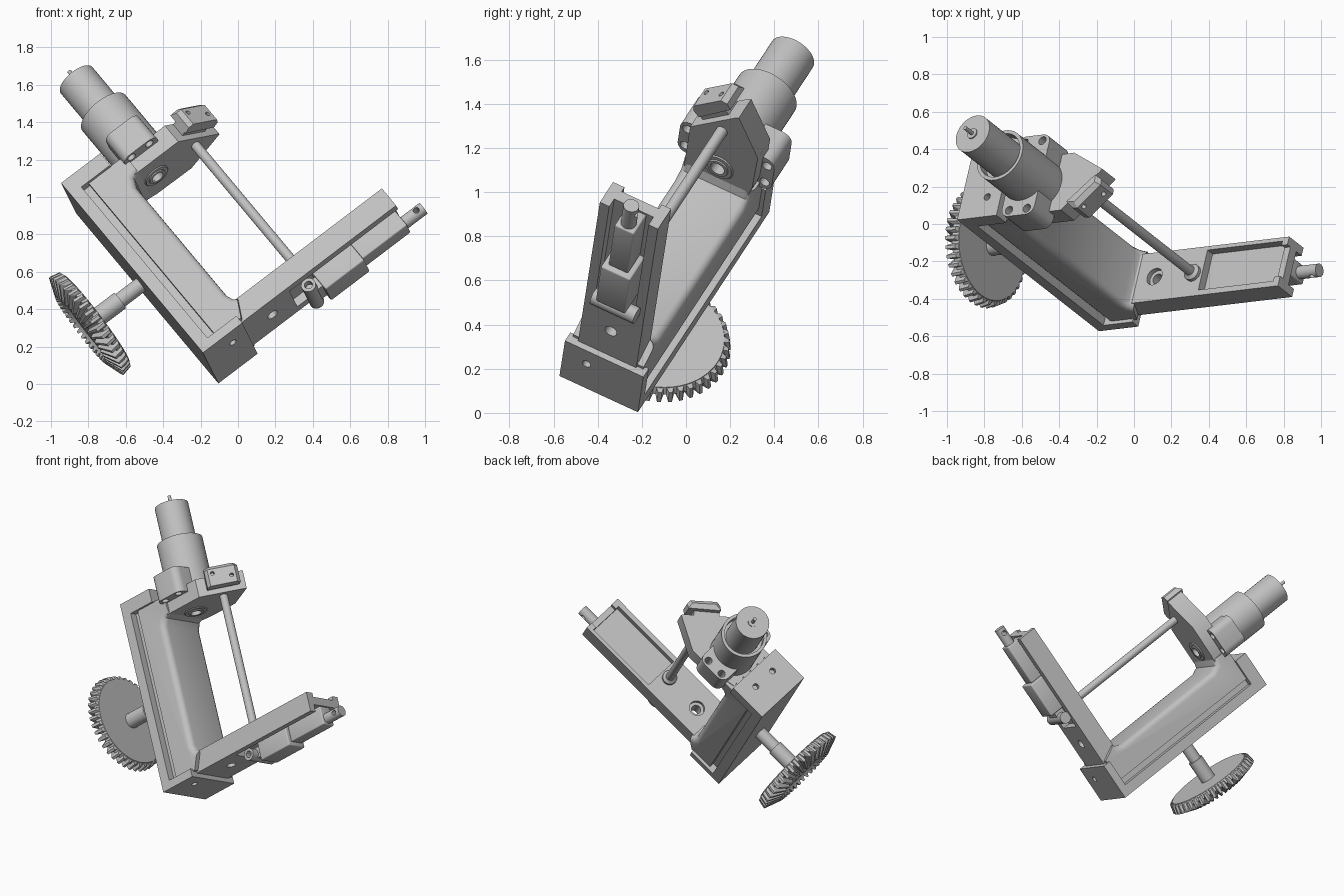
import bpy, bmesh, math
from mathutils import Matrix, Vector

if "Cube" in bpy.data.objects:
    bpy.data.objects.remove(bpy.data.objects["Cube"])

# One plain grey for the whole assembly
grey = bpy.data.materials.new("plain_grey")
grey.use_nodes = True
grey.diffuse_color = (0.53, 0.53, 0.53, 1)
grey.node_tree.nodes["Principled BSDF"].inputs["Base Color"].default_value = (0.53, 0.53, 0.53, 1)

# Assembly frame: x along the arms, y along the beam, z across the width
beam_dir = Vector((-0.567, 0.445, 0.678)).normalized()
arm_dir = Vector((0.7935, 0.095, 0.603))
arm_dir = (arm_dir - beam_dir * arm_dir.dot(beam_dir)).normalized()
side_dir = arm_dir.cross(beam_dir)
origin = Vector((-0.105, -0.218, 0.003)) + side_dir * 0.2
FRAME = Matrix((arm_dir, beam_dir, side_dir)).transposed().to_4x4()
FRAME.translation = origin
parts = []


def finish(name, bm, part=True):
    bmesh.ops.recalc_face_normals(bm, faces=bm.faces[:])
    me = bpy.data.meshes.new(name)
    bm.to_mesh(me)
    bm.free()
    me.materials.append(grey)
    ob = bpy.data.objects.new(name, me)
    bpy.context.scene.collection.objects.link(ob)
    if part:
        parts.append(ob)
    return ob


def bevel(bm, width, rule, segments=3):
    edges = [e for e in bm.edges if rule((e.verts[0].co + e.verts[1].co) / 2, e)]
    bmesh.ops.bevel(bm, geom=edges, offset=width, segments=segments, profile=0.5, affect='EDGES')


def box(name, x, y, z, soft=0, part=True):
    bm = bmesh.new()
    bmesh.ops.create_cube(bm, size=1)
    for v in bm.verts:
        v.co = [r[0] if c < 0 else r[1] for r, c in zip((x, y, z), v.co)]
    if soft:
        bevel(bm, soft, lambda m, e: True)
    return finish(name, bm, part)


def prism(pts, axis, lo, hi):
    # Extrude an outline along y (points are x, z) or z (points are x, y)
    bm = bmesh.new()
    put = (lambda a, b, h: (a, h, b)) if axis == 'Y' else (lambda a, b, h: (a, b, h))
    ring = [[bm.verts.new(put(a, b, h)) for a, b in pts] for h in (lo, hi)]
    n = len(pts)
    bm.faces.new(ring[0])
    bm.faces.new(ring[1])
    for i in range(n):
        j = (i + 1) % n
        bm.faces.new((ring[0][i], ring[0][j], ring[1][j], ring[1][i]))
    bmesh.ops.recalc_face_normals(bm, faces=bm.faces[:])
    return bm


def along(bm, axis, at):
    # Turn a shape built along z to the given axis and move it
    for v in bm.verts:
        a, b, h = v.co
        p = {'X': (h, a, b), 'Y': (b, h, a), 'Z': (a, b, h)}[axis]
        v.co = Vector(p) + Vector(at)
    return bm


def lathe_bm(profile, axis, at, steps=48):
    # Revolve (radius, height) points around an axis through the point at
    bm = bmesh.new()
    vs = [bm.verts.new((r, 0, h)) for r, h in profile]
    es = [bm.edges.new(p) for p in zip(vs, vs[1:])]
    bmesh.ops.spin(bm, geom=vs + es, axis=(0, 0, 1), cent=(0, 0, 0),
                   angle=math.tau, steps=steps, use_merge=True)
    bmesh.ops.remove_doubles(bm, verts=bm.verts[:], dist=1e-5)
    return along(bm, axis, at)


def lathe(name, profile, axis, at):
    return finish(name, lathe_bm(profile, axis, at))


def cylinder(name, r, lo, hi, axis, at, part=True):
    bm = bmesh.new()
    bmesh.ops.create_cone(bm, cap_ends=True, segments=32, radius1=r, radius2=r, depth=hi - lo,
                          matrix=Matrix.Translation((0, 0, (lo + hi) / 2)))
    return finish(name, along(bm, axis, at), part)


def hole(r, lo, hi, axis, at):
    return cylinder("cutter", r, lo, hi, axis, at, part=False)


def drill(ob, cutters):
    for c in cutters:
        c.hide_render = True
        m = ob.modifiers.new("cut", 'BOOLEAN')
        m.object = c
        m.operation = 'DIFFERENCE'
        m.solver = 'MANIFOLD'
        bpy.context.view_layer.update()
        dg = bpy.context.evaluated_depsgraph_get()
        me = bpy.data.meshes.new_from_object(ob.evaluated_get(dg))
        ob.modifiers.clear()
        ob.data = me
        bpy.data.objects.remove(c)


# Back plate and the two end blocks with screw holes
LENGTH = 1.324
box("back_plate", (0, 0.07), (0, LENGTH), (-0.2, 0.2))
for name, lo, hi, face in (("bottom_block", 0, 0.055, 0), ("top_block", 1.232, LENGTH, LENGTH)):
    block = box(name, (0, 0.265), (lo, hi), (-0.2, 0.2))
    drill(block, [hole(0.02, face - 0.035, face + 0.035, 'Y', (0.172, 0, s * 0.08)) for s in (-1, 1)])

# Beam body, standing off the plate by a groove and rounded on the inner edges
box("groove_core", (0.05, 0.13), (0.04, 1.24), (-0.15, 0.15))
profile = [(0.115, 0.04), (0.28, 0.04), (0.335, 0.155), (0.315, 0.17), (0.3, 0.21),
           (0.3, 1.054), (0.32, 1.1), (0.36, 1.115), (0.36, 1.235), (0.115, 1.235)]
bm = prism(profile, 'Z', -0.18, 0.18)
bevel(bm, 0.04, lambda m, e: abs(m.z) > 0.17 and m.x > 0.29 and 0.156 < m.y < 1.11, 4)
finish("beam_body", bm)

# Lower arm with a tray on top, a channel below and a counterbored hole
arm = box("lower_arm", (0.2, 1.31), (0.03, 0.163), (-0.148, 0.148))
drill(arm, [
    box("cutter", (0.765, 1.27), (0.115, 0.2), (-0.125, 0.115), part=False),
    box("cutter", (1.2, 1.4), (0.135, 0.2), (-0.1, 0.09), part=False),
    box("cutter", (0.58, 1.4), (-0.1, 0.08), (-0.1, 0.1), part=False),
    hole(0.03, -0.1, 0.3, 'Y', (0.44, 0, 0)),
    hole(0.05, 0.135, 0.2, 'Y', (0.44, 0, 0)),
])

# Upper bracket with a clamp cap on its slanted corner
plate = [(0.28, -0.15), (0.4, -0.175), (0.63, -0.18), (0.85, -0.06), (0.84, -0.045),
         (0.63, 0.165), (0.28, 0.165)]
bracket = finish("upper_bracket", prism(plate, 'Y', 1.115, 1.24))
drill(bracket, [hole(0.035, 1.0, 1.185, 'Y', (0.44, 0, 0))])
cap_outline = [(0.69, 0.14), (0.845, -0.005), (0.875, 0.015), (0.878, 0.048),
               (0.752, 0.173), (0.72, 0.17)]
bm = prism(cap_outline, 'Y', 1.14, 1.28)
bevel(bm, 0.025, lambda m, e: abs(e.verts[0].co.y - e.verts[1].co.y) < 0.01
      and m.y > 1.2 and m.x + m.z > 0.9, 1)
cap = finish("clamp_cap", bm)
screws = []
for x, y, z in ((0.772, 1.225, 0.153), (0.857, 1.19, 0.068)):
    c = hole(0.013, -0.03, 0.03, 'X', (0, 0, 0))
    c.data.transform(Matrix.Translation((x, y, z)) @ Matrix.Rotation(-math.pi / 4, 4, 'Y'))
    screws.append(c)
drill(cap, screws)
finish("clamp_bridge", prism([(0.65, 0.1), (0.77, -0.02), (0.82, 0.03), (0.7, 0.15)], 'Y', 1.15, 1.235))
lathe("bearing_ring", [(0.035, 1.155), (0.035, 1.103), (0.05, 1.103), (0.052, 1.109),
                       (0.07, 1.109), (0.075, 1.115), (0.075, 1.155), (0.035, 1.155)], 'Y', (0.44, 0, 0))

# Guide rod between the two arms
lathe("guide_rod", [(0, 0.1), (0.047, 0.1), (0.047, 0.183), (0.03, 0.198), (0.027, 0.198),
                    (0.027, 1.15), (0, 1.15)], 'Y', (0.705, 0, 0.01))

# Motor with stepped housing, shaft and eared mount
lathe("motor", [(0, 1.22), (0.15, 1.22), (0.15, 1.605), (0.13, 1.605), (0.13, 1.55), (0.11, 1.55),
                (0.11, 1.86), (0.03, 1.86), (0.03, 1.867), (0.011, 1.867), (0.011, 1.93),
                (0, 1.93)], 'Y', (0.44, 0, 0))
for side, name in ((1, "front"), (-1, "back")):
    z = sorted((side * 0.08, side * 0.24))
    bm = prism([(0.33, z[0]), (0.55, z[0]), (0.55, z[1]), (0.33, z[1])], 'Y', 1.19, 1.365)
    bevel(bm, 0.05, lambda m, e: abs(m.z) > 0.23 and abs(e.verts[0].co.y - e.verts[1].co.y) > 0.1, 5)
    ear = finish(name + "_motor_ear", bm)
    drill(ear, [hole(0.024, 1.1, 1.5, 'Y', (0.44 + d, 0, side * 0.203)) for d in (-0.06, 0.06)])

# Jack lying in the channel under the lower arm
JACK, MID = 0.0, -0.015
lathe("jack_pivot", [(0, -0.12), (0.04, -0.12), (0.04, 0.1), (0.022, 0.1), (0.022, 0.06),
                     (0, 0.06)], 'Z', (0.68, JACK - 0.005, MID + 0.01))
box("jack_link", (0.68, 0.76), (JACK - 0.035, JACK + 0.035), (MID - 0.06, MID + 0.06))
box("jack_body", (0.74, 1.0), (JACK - 0.07, JACK + 0.085), (MID - 0.075, MID + 0.075), 0.008)
box("jack_slide", (1.0, 1.3), (JACK - 0.045, JACK + 0.085), (MID - 0.05, MID + 0.05), 0.008)
tip = cylinder("jack_rod", 0.036, 1.2, 1.43, 'X', (0, JACK, MID))
drill(tip, [hole(0.017, -0.1, 0.1, 'Z', (1.39, JACK, MID))])

# Gear shaft
SHAFT = Vector((0, 0.657, -0.012))
lathe("gear_shaft", [(0, 0.02), (0.042, 0.02), (0.042, -0.14), (0.052, -0.14), (0.052, -0.31),
                     (0, -0.31)], 'X', SHAFT)

# Bevel gear: a coned disc with teeth pointing away from the beam
bm = lathe_bm([(0, -0.3), (0.293, -0.3), (0.307, -0.335), (0.21, -0.385), (0.195, -0.37),
               (0, -0.37)], 'X', SHAFT, 80)
TEETH = 40
sections = ((0.291, -0.302, 0.316, -0.31), (0.306, -0.335, 0.328, -0.366),
            (0.21, -0.384, 0.223, -0.405))
for i in range(TEETH):
    rings = []
    for r0, x0, r1, x1 in sections:
        ring = []
        for r, x, a in ((r0, x0, -0.06), (r1, x1, -0.026), (r1, x1, 0.026), (r0, x0, 0.06)):
            t = math.tau * i / TEETH + a
            ring.append(bm.verts.new(SHAFT + Vector((x, r * math.cos(t), r * math.sin(t)))))
        rings.append(ring)
    for a, b in zip(rings, rings[1:]):
        for k in range(4):
            n = (k + 1) % 4
            bm.faces.new((a[k], a[n], b[n], b[k]))
    bm.faces.new(rings[0])
    bm.faces.new(rings[-1])
finish("bevel_gear", bm)

# Tilt everything into place and shade
bpy.ops.object.select_all(action='DESELECT')
for ob in parts:
    ob.data.transform(FRAME)
    ob.select_set(True)
bpy.context.view_layer.objects.active = parts[0]
bpy.ops.object.shade_smooth_by_angle(angle=math.radians(30))
